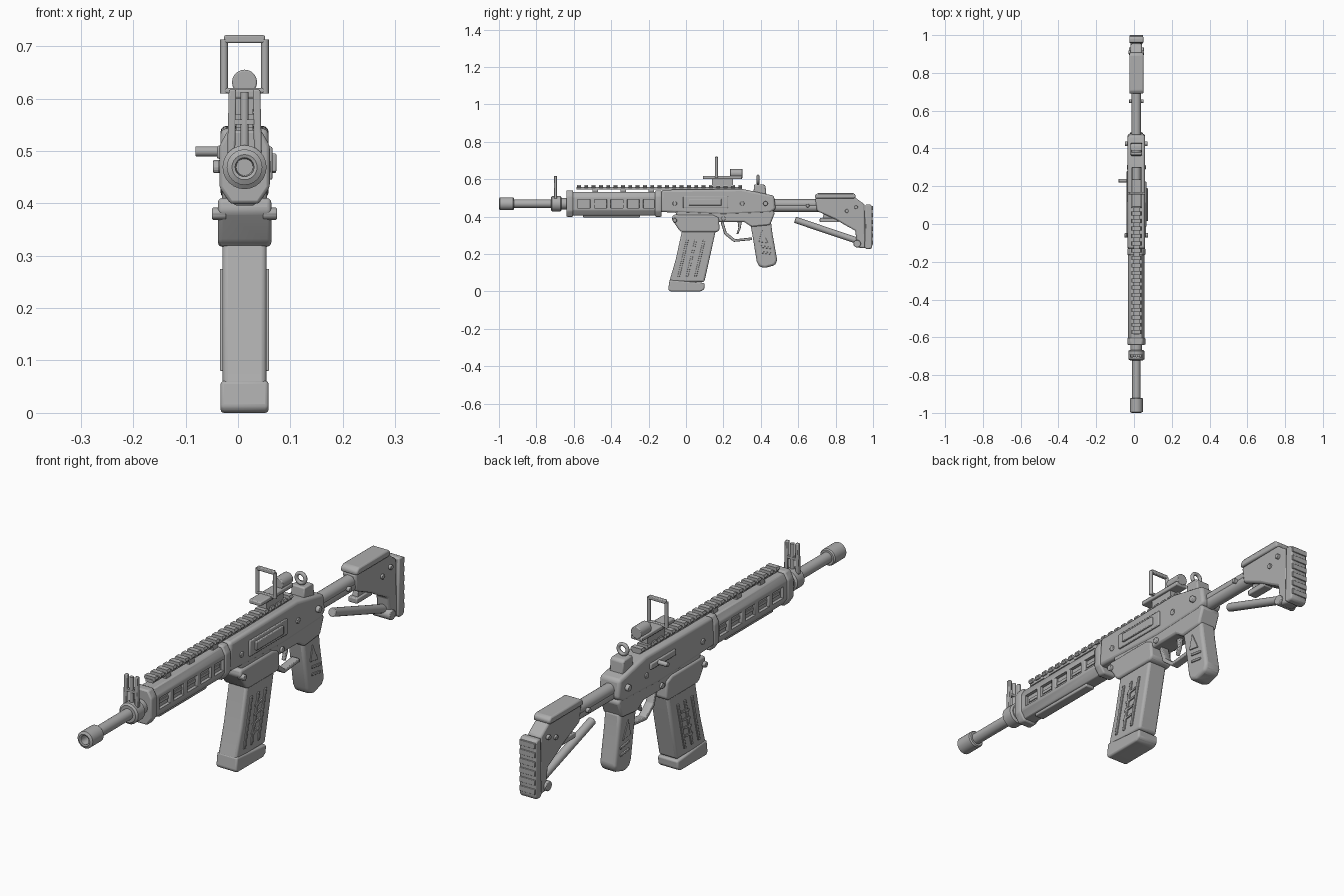
import bpy, bmesh, math
from mathutils import Vector

CX = 0.0125   # the rifle's centre plane; side fittings differ left and right
BORE = 0.469  # barrel height
metal = bpy.data.materials.new("gun_grey")
metal.diffuse_color = (0.42, 0.42, 0.42, 1)


def finish(name, bm, bevel=0.0, segs=2, smooth=True):
    bmesh.ops.recalc_face_normals(bm, faces=bm.faces)
    me = bpy.data.meshes.new(name)
    bm.to_mesh(me)
    bm.free()
    ob = bpy.data.objects.new(name, me)
    bpy.context.collection.objects.link(ob)
    me.materials.append(metal)
    if bevel:
        m = ob.modifiers.new("bevel", 'BEVEL')
        m.width, m.segments, m.limit_method = bevel, segs, 'ANGLE'
        m.angle_limit = math.radians(25)
    if smooth:
        bpy.ops.object.select_all(action='DESELECT')
        ob.select_set(True)
        bpy.context.view_layer.objects.active = ob
        bpy.ops.object.shade_smooth_by_angle(angle=math.radians(35))
    return ob


def prism(name, pts, x0, x1, bevel=0.0, segs=2):
    """Extrude a (y, z) outline across x."""
    bm = bmesh.new()
    a = [bm.verts.new((CX + x0, y, z)) for y, z in pts]
    b = [bm.verts.new((CX + x1, y, z)) for y, z in pts]
    bm.faces.new(a)
    bm.faces.new(b[::-1])
    for i in range(len(a)):
        j = (i + 1) % len(a)
        bm.faces.new((a[i], b[i], b[j], a[j]))
    return finish(name, bm, bevel, segs)


def slab(name, pts, half, bevel=0.0, segs=2):
    return prism(name, pts, -half, half, bevel, segs)


def box(name, x0, x1, y0, y1, z0, z1, bevel=0.0):
    return prism(name, [(y0, z0), (y1, z0), (y1, z1), (y0, z1)], x0, x1, bevel)


def along(name, pts, y0, y1, bevel=0.0):
    """Extrude an (x, z) section along the barrel direction."""
    bm = bmesh.new()
    a = [bm.verts.new((CX + x, y0, z)) for x, z in pts]
    b = [bm.verts.new((CX + x, y1, z)) for x, z in pts]
    bm.faces.new(a)
    bm.faces.new(b[::-1])
    for i in range(len(a)):
        j = (i + 1) % len(a)
        bm.faces.new((a[i], b[i], b[j], a[j]))
    return finish(name, bm, bevel)


def rod(name, p, q, r, n=20, bevel=0.0):
    p, q = Vector(p), Vector(q)
    bm = bmesh.new()
    bmesh.ops.create_cone(bm, cap_ends=True, segments=n, radius1=r, radius2=r, depth=(q - p).length)
    rot = (q - p).to_track_quat('Z', 'Y').to_matrix()
    off = (p + q) / 2 + Vector((CX, 0, 0))
    for v in bm.verts:
        v.co = rot @ v.co + off
    return finish(name, bm, bevel)


def lathe(name, rings, n=24):
    """Turn (y, radius) rings about the bore."""
    bm = bmesh.new()
    loops = [[bm.verts.new((CX + r * math.cos(t * math.tau / n), y, BORE + r * math.sin(t * math.tau / n)))
              for t in range(n)] for y, r in rings]
    for a, b in zip(loops, loops[1:]):
        for i in range(n):
            bm.faces.new((a[i], a[(i + 1) % n], b[(i + 1) % n], b[i]))
    bm.faces.new(loops[0])
    bm.faces.new(loops[-1])
    return finish(name, bm)


def tube(name, pts, r, cyclic=False):
    cu = bpy.data.curves.new(name, 'CURVE')
    cu.dimensions, cu.bevel_depth, cu.bevel_resolution, cu.use_fill_caps = '3D', r, 2, True
    sp = cu.splines.new('POLY')
    sp.points.add(len(pts) - 1)
    for p, (x, y, z) in zip(sp.points, pts):
        p.co = (CX + x, y, z, 1)
    sp.use_cyclic_u = cyclic
    ob = bpy.data.objects.new(name, cu)
    bpy.context.collection.objects.link(ob)
    cu.materials.append(metal)


# Muzzle, barrel and front sight collar
lathe("muzzle", [(-0.955, 0.016), (-0.998, 0.018), (-1.0, 0.024), (-0.995, 0.034), (-0.925, 0.034), (-0.92, 0.030)])
lathe("barrel", [(-0.95, 0.022), (-0.6, 0.022)])
lathe("sight_collar", [(-0.722, 0.034), (-0.716, 0.042), (-0.672, 0.042), (-0.666, 0.034)])
lathe("collar_ring", [(-0.666, 0.030), (-0.63, 0.030)])

# Front sight: two leaning wings and a post
for s in (-1, 1):
    prism_wing = along("front_sight_wing", [(s * 0.033, 0.495), (s * 0.018, 0.495), (s * 0.016, 0.617), (s * 0.030, 0.617)],
                       -0.706, -0.690, 0.003)
rod("front_sight_post", (0, -0.698, 0.49), (0, -0.698, 0.612), 0.008, 12)
box("front_sight_bridge", -0.025, 0.025, -0.705, -0.690, 0.55, 0.56)

# Handguard: faceted shell with a slot down each side and bridge blocks
guard = [(-0.024, 0.407), (0.024, 0.407), (0.043, 0.435), (0.043, 0.505), (0.028, 0.532), (-0.028, 0.532), (-0.043, 0.505), (-0.043, 0.435)]
shell = along("handguard", guard, -0.61, -0.13, 0.004)
cut = bmesh.new()
for s in (-1, 1):
    geo = bmesh.ops.create_cube(cut, size=1)["verts"]
    for v in geo:
        v.co = Vector((CX + s * 0.045 + v.co.x * 0.03, -0.375 + v.co.y * 0.41, BORE + v.co.z * 0.046))
cutter = finish("slot_cutter", cut, 0, 1, False)
cutter.hide_render = True
cutter.hide_set(True)
m = shell.modifiers.new("slots", 'BOOLEAN')
m.object, m.operation, m.solver = cutter, 'DIFFERENCE', 'EXACT'
for s in (-1, 1):
    for k in range(4):
        y = -0.50 + k * 0.087
        box("slot_bridge", s * 0.036 - 0.007, s * 0.036 + 0.007, y - 0.012, y + 0.012, 0.44, 0.5, 0.003)
    box("slot_inner_rail", s * 0.031 - 0.003, s * 0.031 + 0.003, -0.57, -0.18, 0.462, 0.474)
wide = [(x * 1.12, BORE + (z - BORE) * 1.13) for x, z in guard]
along("handguard_front_cap", wide, -0.64, -0.603, 0.006)
along("handguard_rear_band", wide, -0.165, -0.13, 0.006)
box("handguard_lower_rail", -0.02, 0.02, -0.55, -0.245, 0.396, 0.41, 0.004)

# Top rail with teeth
box("rail_spine", -0.016, 0.016, -0.585, 0.30, 0.545, 0.558)
for k in range(23):
    y = -0.583 + k * 0.0392
    along("rail_tooth", [(-0.020, 0.553), (0.020, 0.553), (0.026, 0.560), (0.022, 0.57), (-0.022, 0.57), (-0.026, 0.560)],
          y, y + 0.021)
for y in (-0.5, -0.35, -0.2):
    box("rail_foot", -0.016, 0.016, y, y + 0.03, 0.525, 0.55)

# Receiver and magazine well
slab("upper_receiver", [(-0.14, 0.425), (-0.13, 0.543), (0.30, 0.548), (0.47, 0.512), (0.48, 0.44), (0.45, 0.42), (0.2, 0.41)], 0.046, 0.012, 3)
slab("lower_receiver", [(-0.06, 0.44), (0.46, 0.44), (0.475, 0.42), (0.45, 0.355), (0.35, 0.345), (0.31, 0.372), (0.12, 0.372), (-0.05, 0.40)], 0.043, 0.008)
slab("magazine_well", [(-0.07, 0.41), (-0.075, 0.385), (-0.035, 0.325), (-0.02, 0.317), (0.165, 0.317), (0.18, 0.33), (0.175, 0.395), (0.14, 0.41)], 0.051, 0.012, 3)
for s in (-1, 1):
    for y, z, x, r in ((-0.06, 0.38, 0.062, 0.012), (-0.06, 0.47, 0.050, 0.012), (0.30, 0.47, 0.050, 0.012), (0.425, 0.47, 0.060, 0.013), (0.20, 0.39, 0.050, 0.012)):
        rod("receiver_pin", (s * 0.035, y, z), (s * x, y, z), r, 14, 0.003)

# Ejection port on the right, charging handle on the left
prism("port_frame", [(-0.015, 0.445), (0.225, 0.445), (0.225, 0.508), (-0.015, 0.508)], 0.043, 0.053, 0.003)
box("port_cover", 0.05, 0.061, 0.015, 0.19, 0.46, 0.495, 0.003)
rod("charging_handle", (-0.094, 0.23, 0.499), (-0.045, 0.23, 0.499), 0.0095, 16, 0.002)
box("charging_slide", -0.053, -0.04, 0.12, 0.28, 0.485, 0.51, 0.004)

# Magazine with raised side ribs, and its floor plate
slab("magazine", [(-0.02, 0.33), (0.16, 0.33), (0.125, 0.17), (0.098, 0.05), (-0.09, 0.05), (-0.055, 0.17)], 0.042, 0.010, 3)
slab("magazine_floor_plate", [(-0.095, 0.01), (-0.088, 0.062), (0.10, 0.045), (0.098, 0.012), (0.08, 0.0), (-0.085, 0.0)], 0.046, 0.010, 3)
for s in (-1, 1):
    a, b = sorted((s * 0.038, s * 0.047))
    for y in (-0.015, 0.03, 0.075):
        prism("magazine_rib", [(y - 0.03, 0.08), (y - 0.018, 0.08), (y + 0.028, 0.275), (y + 0.016, 0.275)], a, b, 0.002)
    for z in (0.12, 0.155, 0.19, 0.225):
        y = 0.005 + (z - 0.12) * 0.22
        prism("magazine_step", [(y, z), (y + 0.05, z + 0.006), (y + 0.05, z + 0.014), (y, z + 0.008)], a, b)

# Pistol grip, trigger and guard
slab("grip", [(0.345, 0.36), (0.455, 0.37), (0.462, 0.31), (0.488, 0.165), (0.475, 0.14), (0.42, 0.125), (0.39, 0.135), (0.378, 0.16), (0.362, 0.26)], 0.036, 0.012, 3)
for s in (-1, 1):
    a, b = sorted((s * 0.033, s * 0.040))
    for z in (0.205, 0.235):
        prism("grip_rib", [(0.40, z), (0.455, z - 0.008), (0.455, z + 0.002), (0.40, z + 0.01)], a, b, 0.002)
    prism("grip_wedge", [(0.39, 0.265), (0.44, 0.258), (0.405, 0.33)], a, b, 0.002)
guard_path = [(0.185, 0.37), (0.205, 0.305), (0.255, 0.265), (0.355, 0.275)]
outer = guard_path + [(y, z + 0.014) for y, z in [(0.352, 0.275), (0.262, 0.265), (0.217, 0.302), (0.2, 0.36)]]
slab("trigger_guard", outer, 0.017, 0.003)
slab("trigger", [(0.275, 0.38), (0.30, 0.38), (0.292, 0.335), (0.278, 0.305), (0.27, 0.308), (0.28, 0.34)], 0.008, 0.003)

# Rear sight: block with a ring aperture
slab("rear_sight_base", [(0.36, 0.525), (0.43, 0.515), (0.425, 0.565), (0.415, 0.572), (0.365, 0.572)], 0.03, 0.005)
tube("rear_sight_ring", [(0.02 * math.cos(i * math.tau / 20), 0.385, 0.597 + 0.02 * math.sin(i * math.tau / 20)) for i in range(20)], 0.0075, True)

# Reflex optic: base, framed window and emitter
box("optic_base", -0.026, 0.026, 0.09, 0.30, 0.600, 0.617, 0.004)
box("optic_clamp", -0.016, 0.016, 0.14, 0.25, 0.562, 0.602)
for s in (-1, 1):
    rod("optic_frame_post", (s * 0.039, 0.163, 0.61), (s * 0.039, 0.163, 0.713), 0.0075, 12)
box("optic_frame_top", -0.039, 0.039, 0.156, 0.170, 0.706, 0.721, 0.003)
box("optic_frame_bottom", -0.039, 0.039, 0.156, 0.170, 0.61, 0.62, 0.003)
rod("optic_emitter", (0, 0.235, 0.631), (0, 0.302, 0.631), 0.024, 20, 0.003)

# Buffer tube and stock
for z in (0.45, 0.468):
    rod("buffer_tube", (0, 0.46, z), (0, 0.72, z), 0.025, 20)
slab("stock_body", [(0.69, 0.50), (0.90, 0.505), (0.955, 0.465), (0.96, 0.23), (0.915, 0.235), (0.905, 0.325), (0.85, 0.355), (0.80, 0.385), (0.70, 0.43)], 0.03, 0.008)
slab("cheek_rest", [(0.69, 0.498), (0.905, 0.498), (0.908, 0.515), (0.895, 0.526), (0.705, 0.526), (0.69, 0.515)], 0.037, 0.006)
slab("butt_pad", [(0.955, 0.235), (0.965, 0.225), (0.99, 0.228), (0.996, 0.24), (0.996, 0.455), (0.985, 0.466), (0.96, 0.466)], 0.037, 0.006)
for k in range(6):
    z = 0.25 + k * 0.037
    box("butt_pad_rib", -0.035, 0.035, 0.985, 1.0, z, z + 0.022, 0.002)
rod("stock_strut", (0, 0.583, 0.383), (0, 0.925, 0.268), 0.017, 16, 0.003)
box("stock_latch", -0.02, 0.02, 0.715, 0.815, 0.37, 0.392, 0.004)
slab("latch_stem", [(0.73, 0.39), (0.80, 0.385), (0.81, 0.42), (0.74, 0.43)], 0.012)
rod("strut_hinge", (-0.04, 0.915, 0.255), (0.04, 0.915, 0.255), 0.02, 16, 0.003)
for y, z, x in ((0.65, 0.459, 0.038), (0.86, 0.43, 0.037), (0.91, 0.45, 0.041)):
    rod("stock_pin", (-x, y, z), (x, y, z), 0.010, 14, 0.002)
